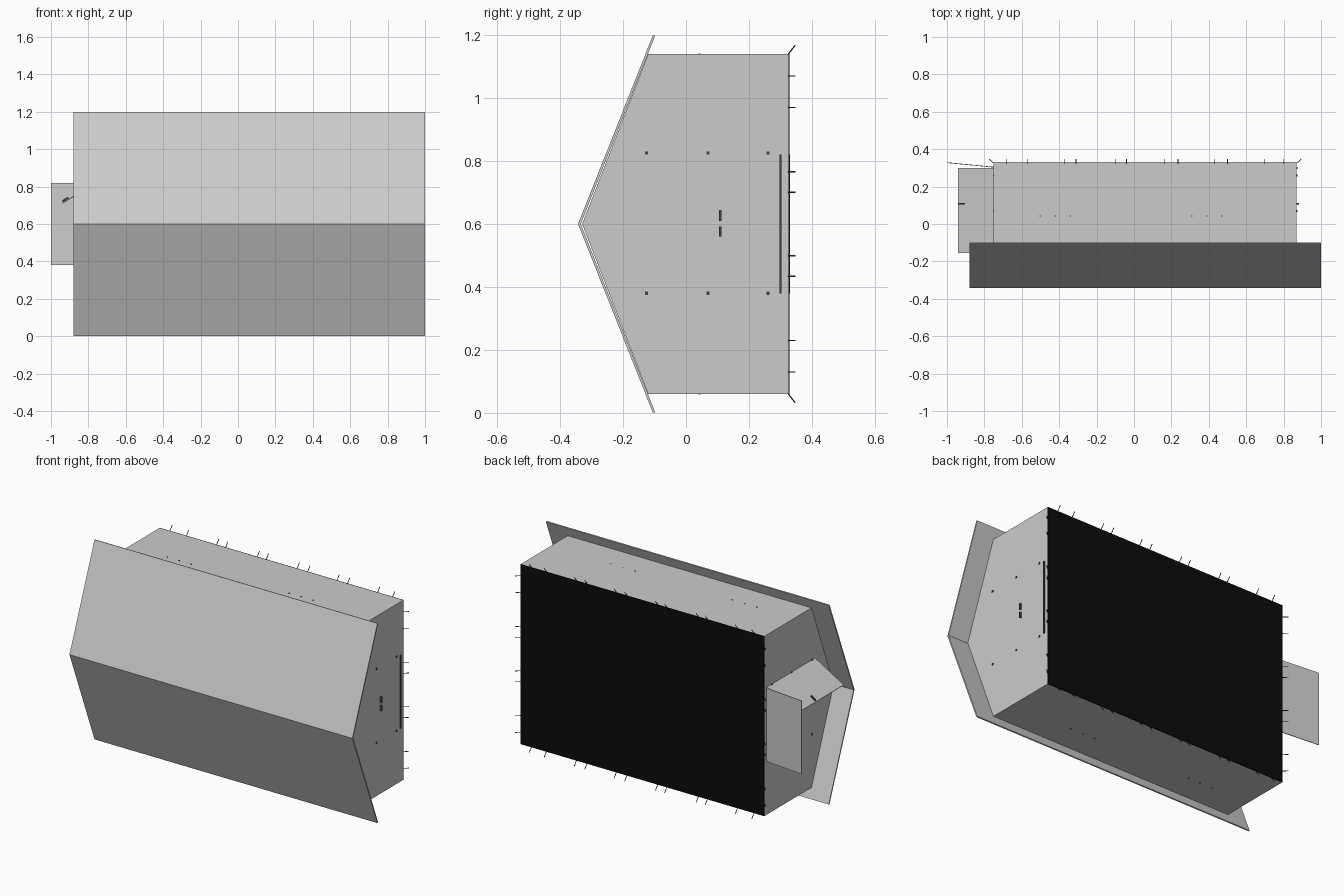
import bpy, bmesh
from mathutils import Vector

if "Cube" in bpy.data.objects:
    bpy.data.objects.remove(bpy.data.objects["Cube"])


def material(name, value):
    m = bpy.data.materials.new(name)
    m.use_nodes = True
    m.diffuse_color = (value, value, value, 1)
    m.node_tree.nodes["Principled BSDF"].inputs["Base Color"].default_value = m.diffuse_color
    return m


GREY = material("grey board", 0.6)
BLACK = material("black floor", 0.003)
DARK = material("dark metal", 0.06)


def finish(name, bm, mat):
    bmesh.ops.recalc_face_normals(bm, faces=bm.faces)
    mesh = bpy.data.meshes.new(name)
    bm.to_mesh(mesh)
    bm.free()
    mesh.materials.append(mat)
    ob = bpy.data.objects.new(name, mesh)
    bpy.context.collection.objects.link(ob)
    return ob


def prism(name, outline, a, b, axis="x", mat=GREY):
    """Extrude an outline: (y, z) along x, (x, z) along y or (x, y) along z."""
    at = {"x": lambda p, t: (t, *p),
          "y": lambda p, t: (p[0], t, p[1]),
          "z": lambda p, t: (*p, t)}[axis]
    bm = bmesh.new()
    face = bm.faces.new([bm.verts.new(at(p, a)) for p in outline])
    ext = bmesh.ops.extrude_face_region(bm, geom=[face])["geom"]
    move = Vector(at((0, 0), b - a))
    bmesh.ops.translate(bm, vec=move, verts=[v for v in ext if isinstance(v, bmesh.types.BMVert)])
    return finish(name, bm, mat)


def box(name, lo, hi, mat=GREY):
    (x0, y0, z0), (x1, y1, z1) = lo, hi
    return prism(name, [(y0, z0), (y1, z0), (y1, z1), (y0, z1)], x0, x1, "x", mat)


# Main dimensions
LEFT, RIGHT = -0.75, 0.87
LOW, HIGH, MID = 0.06, 1.14, 0.6
BACK, EAVE, RIDGE = 0.325, -0.12, -0.33
T = 0.006

# Folded roof sheet
prism("roof", [(-0.105, 0), (-0.343, MID), (-0.105, 1.2),
               (-0.098, 1.198), (-0.334, MID), (-0.098, 0.002)], -0.88, 1.0)

# Long walls and floor
box("upper_wall", (LEFT, EAVE, HIGH - T), (RIGHT, BACK, HIGH))
box("lower_wall", (LEFT, EAVE, LOW), (RIGHT, BACK, LOW + T))
box("floor", (LEFT, BACK, LOW), (RIGHT, BACK + 0.004, HIGH), BLACK)

# End walls, one with a hatch opening
gable = [(BACK, LOW), (BACK, HIGH), (EAVE, HIGH), (RIDGE, MID), (EAVE, LOW)]
prism("right_end_wall", gable, RIGHT - T, RIGHT)
end = prism("left_end_wall", gable, LEFT, LEFT + T)
cutter = box("hatch_cutter", (LEFT - 0.1, -0.155, MID), (LEFT + 0.1, 0.295, 0.82))
cutter.hide_render = True
mod = end.modifiers.new("hatch", "BOOLEAN")
mod.object, mod.operation, mod.solver = cutter, "DIFFERENCE", "EXACT"
bpy.context.view_layer.objects.active = end
bpy.ops.object.modifier_apply(modifier=mod.name)
bpy.data.objects.remove(cutter)

# Raised hatch and pulled-out tray
prism("open_hatch", [(LEFT, 0.826), (-0.94, 0.715), (-0.937, 0.71), (LEFT, 0.82)],
      -0.155, 0.30, "y")
prism("tray", [(LEFT, 0.302), (-1.0, 0.326), (-1.0, 0.33), (LEFT, 0.306)], 0.38, 0.82, "z")
box("tray_edge", (RIGHT, 0.297, 0.38), (RIGHT + T, 0.303, 0.82), DARK)

# Handles on the closed hatches and on the raised one
for z0, z1 in ((0.56, 0.592), (0.61, 0.645)):
    box("right_handle", (RIGHT, 0.105, z0), (RIGHT + 0.012, 0.112, z1), DARK)
box("left_handle", (LEFT - 0.012, 0.105, 0.56), (LEFT, 0.112, 0.592), DARK)
prism("hatch_handle", [(-0.935, 0.718), (-0.905, 0.736), (-0.91, 0.745), (-0.94, 0.727)],
      0.105, 0.112, "y", DARK)

# Hinges on both ends
for y in (-0.125, 0.07, 0.26):
    for z in (0.38, 0.825):
        for side, x in (("right", RIGHT), ("left", LEFT - 0.004)):
            box(side + "_hinge", (x, y - 0.005, z - 0.005), (x + 0.004, y + 0.005, z + 0.005), DARK)

# Small screw heads on the long walls
for x in (-0.42, 0.39):
    for step in (-0.08, 0, 0.08):
        for z in (HIGH, LOW - 0.002):
            box("screw", (x + step - 0.004, 0.04, z), (x + step + 0.004, 0.046, z + 0.002), DARK)


# Thin pegs leaning outward around the floor edge
def peg(bm, base, out):
    base = Vector(base)
    way = Vector(out) + Vector((0, 0.022, 0))
    turn = way.to_track_quat("Z", "Y").to_matrix().to_4x4()
    turn.translation = base + way / 2
    bmesh.ops.create_cone(bm, cap_ends=True, segments=6, radius1=0.002, radius2=0.002,
                          depth=way.length, matrix=turn)


bm = bmesh.new()
for x in (-0.68, -0.57, -0.37, -0.31, -0.1, -0.04, 0.165, 0.235, 0.43, 0.5, 0.7, 0.8):
    peg(bm, (x, BACK, HIGH), (0, 0, 0.028))
    peg(bm, (x, BACK, LOW), (0, 0, -0.028))
for dz in (0.035, 0.1, 0.1 + 0.27, 0.47):
    for z in (MID + dz, MID - dz) if dz > 0.3 else (MID + dz + 0.066, MID - dz - 0.066):
        peg(bm, (LEFT, BACK, z), (-0.024, 0, 0))
        peg(bm, (RIGHT, BACK, z), (0.024, 0, 0))
finish("floor_pegs", bm, DARK)
